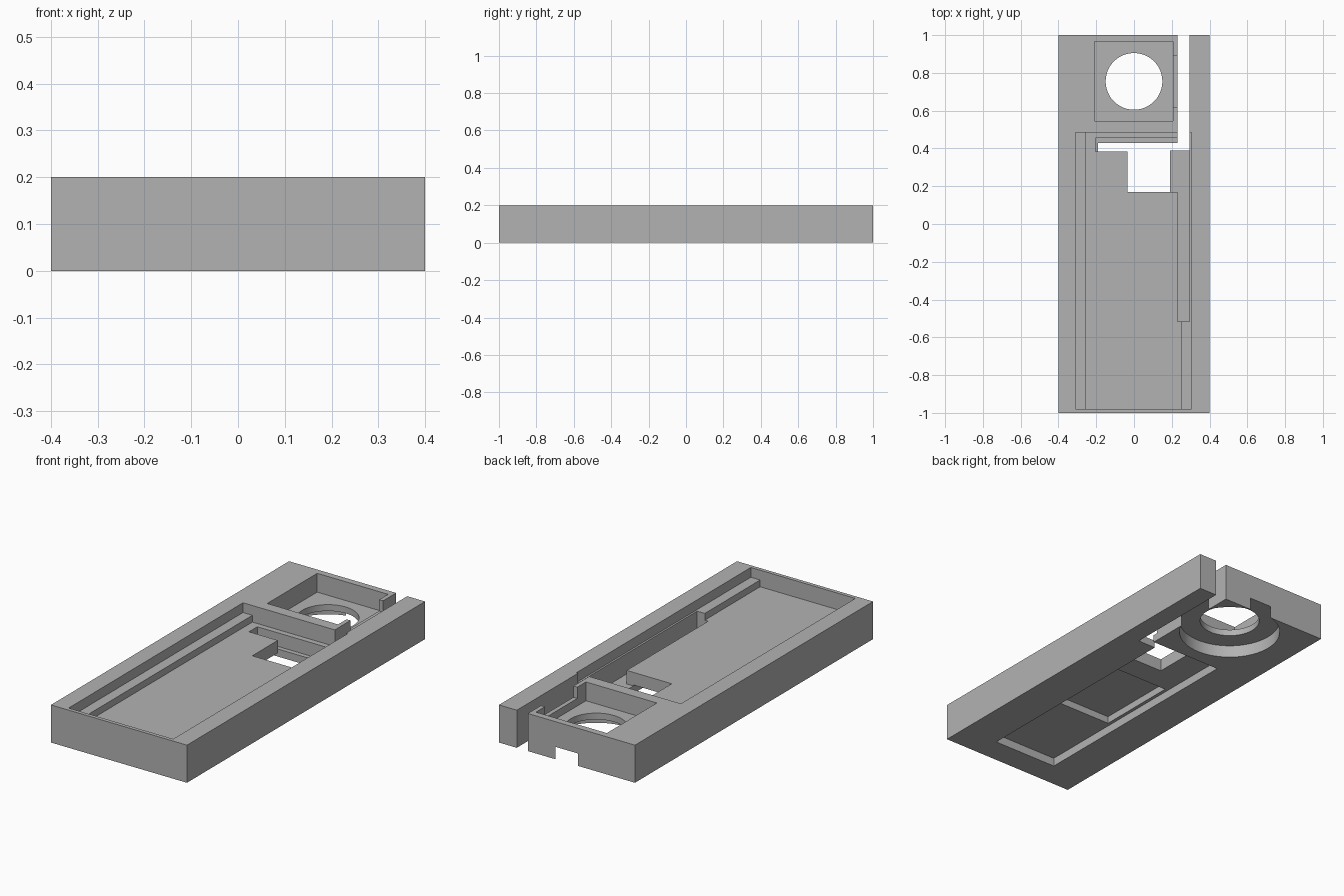
import bpy
import bmesh
import math
from mathutils import Matrix

if "Cube" in bpy.data.objects:
    bpy.data.objects.remove(bpy.data.objects["Cube"], do_unlink=True)

grey = bpy.data.materials.new("plain grey")
grey.use_nodes = True
colour = (0.45, 0.45, 0.45, 1)
grey.diffuse_color = colour
grey.node_tree.nodes["Principled BSDF"].inputs["Base Color"].default_value = colour


def make_object(name, bm):
    mesh = bpy.data.meshes.new(name)
    bm.to_mesh(mesh)
    bm.free()
    mesh.materials.append(grey)
    obj = bpy.data.objects.new(name, mesh)
    bpy.context.scene.collection.objects.link(obj)
    return obj


def box(name, x, y, z):
    """Box from (low, high) ranges on each axis."""
    bm = bmesh.new()
    spans = (x, y, z)
    centre = [(a + b) / 2 for a, b in spans]
    size = [b - a for a, b in spans]
    bmesh.ops.create_cube(bm, size=1, matrix=Matrix.Translation(centre) @ Matrix.Diagonal((*size, 1)))
    return make_object(name, bm)


def cylinder(name, radius, y, z):
    """Upright cylinder on the centre line."""
    bm = bmesh.new()
    bmesh.ops.create_cone(bm, cap_ends=True, segments=80, radius1=radius, radius2=radius,
                          depth=z[1] - z[0],
                          matrix=Matrix.Translation((0, y, (z[0] + z[1]) / 2)))
    return make_object(name, bm)


TOP, UNDER = 0.3, -0.1      # overshoot beyond the block
LEDGE, FLOOR, SHELF = 0.148, 0.112, 0.04
RING_Y = 0.755

case = box("case_body", (-0.4, 0.4), (-1, 1), (0, 0.2))

cutters = [
    # Main tray: wide upper opening, then narrower floor between side ledges
    box("tray_opening", (-0.31, 0.305), (-0.98, 0.485), (LEDGE, TOP)),
    box("tray_floor", (-0.255, 0.25), (-0.98, 0.485), (FLOOR, TOP)),
    # Long side channel, open right through at the back
    box("side_channel", (0.23, 0.295), (-0.515, 0.6), (SHELF, TOP)),
    box("channel_exit", (0.23, 0.295), (0.39, 1.1), (UNDER, TOP)),
    box("channel_corner", (0.18, 0.295), (0.39, 0.43), (UNDER, TOP)),
    # Window and cross slot in the tray floor
    box("floor_window", (-0.035, 0.25), (0.17, 0.42), (SHELF, TOP)),
    box("cross_slot", (-0.205, 0.24), (0.385, 0.455), (SHELF, TOP)),
    # Square pocket with a lowered side wall
    box("square_pocket", (-0.21, 0.207), (0.545, 0.965), (0.1, TOP)),
    box("wall_notch", (0.15, 0.26), (0.617, 0.89), (0.14, TOP)),
    # Round hole and the wide bore below it
    cylinder("round_hole", 0.15, RING_Y, (UNDER, TOP)),
    cylinder("wide_bore", 0.254, RING_Y, (UNDER, 0.066)),
    # Stepped recess in the underside
    box("under_recess", (-0.19, 0.19), (-0.86, 0.43), (UNDER, 0.045)),
    box("under_step", (-0.172, 0.172), (-0.41, 0.04), (UNDER, 0.083)),
]

# Carve every opening out of the block
bpy.context.view_layer.objects.active = case
for cutter in cutters:
    cutter.hide_render = True
    cut = case.modifiers.new(cutter.name, 'BOOLEAN')
    cut.operation = 'DIFFERENCE'
    cut.solver = 'EXACT'
    cut.object = cutter
    bpy.ops.object.modifier_apply(modifier=cut.name)
    bpy.data.objects.remove(cutter, do_unlink=True)

# Smooth the round walls, keep the edges sharp
bpy.ops.object.select_all(action='DESELECT')
case.select_set(True)
bpy.ops.object.shade_smooth_by_angle(angle=math.radians(30))
